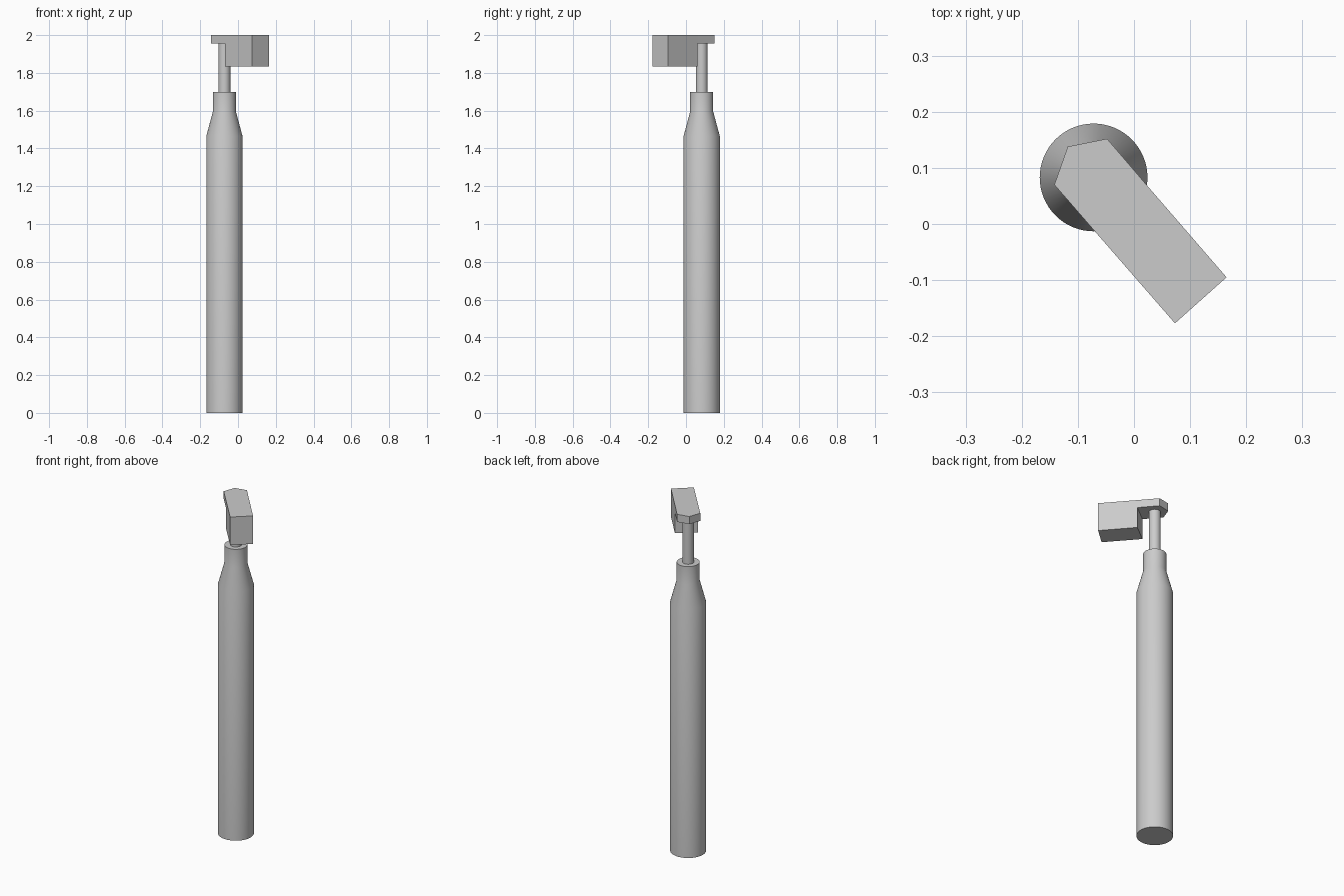
import bpy, bmesh, math
from mathutils import Matrix, Vector

cube = bpy.data.objects.get("Cube")
if cube:
    bpy.data.objects.remove(cube, do_unlink=True)

grey = bpy.data.materials.new("plain grey")
grey.use_nodes = True
colour = (0.6, 0.6, 0.6, 1)
grey.diffuse_color = colour
grey.node_tree.nodes["Principled BSDF"].inputs["Base Color"].default_value = colour

AXIS = Vector((-0.072, 0.083, 0))
SIDES = 64


def finish(bm, name, smooth=False):
    bmesh.ops.recalc_face_normals(bm, faces=bm.faces)
    mesh = bpy.data.meshes.new(name)
    bm.to_mesh(mesh)
    bm.free()
    mesh.materials.append(grey)
    obj = bpy.data.objects.new(name, mesh)
    bpy.context.collection.objects.link(obj)
    if smooth:
        bpy.ops.object.select_all(action="DESELECT")
        obj.select_set(True)
        bpy.context.view_layer.objects.active = obj
        bpy.ops.object.shade_smooth_by_angle(angle=math.radians(30))
    return obj


def turned(name, profile):
    """Closed round solid from (radius, height) points, with n-gon caps."""
    bm = bmesh.new()
    rings = []
    for r, z in profile:
        ring = bmesh.ops.create_circle(bm, segments=SIDES, radius=r,
                                       matrix=Matrix.Translation(AXIS + Vector((0, 0, z))))
        rings.append(ring["verts"])
    for low, high in zip(rings, rings[1:]):
        for i in range(SIDES):
            j = (i + 1) % SIDES
            bm.faces.new((low[i], low[j], high[j], high[i]))
    bm.faces.new(rings[0])
    bm.faces.new(rings[-1])
    return finish(bm, name, smooth=True)


def slab(name, outline, bottom, top):
    """Flat-sided solid raised from a plan outline."""
    bm = bmesh.new()
    face = bm.faces.new([bm.verts.new((x, y, bottom)) for x, y in outline])
    raised = bmesh.ops.extrude_face_region(bm, geom=[face], use_keep_orig=True)
    verts = [v for v in raised["geom"] if isinstance(v, bmesh.types.BMVert)]
    bmesh.ops.translate(bm, verts=verts, vec=(0, 0, top - bottom))
    return finish(bm, name)


# Body with sloping shoulder and neck, then the thin stem
turned("body", [(0.096, 0), (0.096, 1.465), (0.061, 1.595), (0.061, 1.7)])
turned("stem", [(0.031, 1.69), (0.031, 1.96)])

# Head: one L-shaped solid, with a thin pointed plate over the stem and a deep block
outer = [(0.073, -0.177), (0.165, -0.095)]
inner = [(0.029, 0.062), (-0.069, -0.014)]
tip = [(-0.048, 0.152), (-0.118, 0.138), (-0.142, 0.07)]
slab("head_plate", [inner[1], inner[0]] + tip, 1.955, 2.0)
slab("head_block", outer + inner, 1.835, 2.0)
